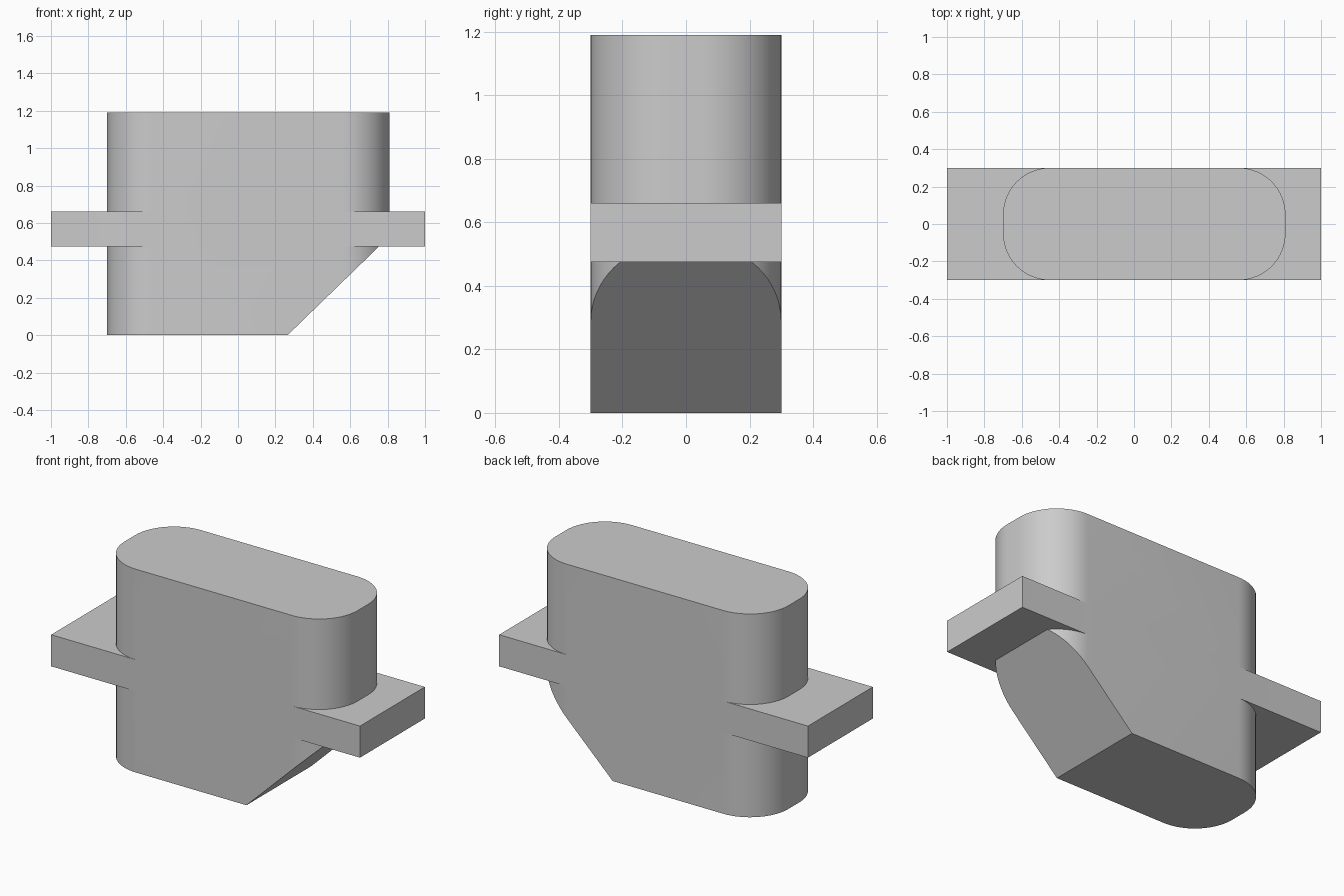
import bpy, bmesh, math
from mathutils import Vector

if "Cube" in bpy.data.objects:
    bpy.data.objects.remove(bpy.data.objects["Cube"])

grey = bpy.data.materials.new("plain_grey")
grey.use_nodes = True
colour = (0.6, 0.6, 0.6, 1)
grey.diffuse_color = colour
grey.node_tree.nodes["Principled BSDF"].inputs["Base Color"].default_value = colour


def rounded_outline(x0, x1, half, radius, steps=16):
    """Counter-clockwise rounded rectangle as (x, y) points."""
    points = []
    centres = [(x1 - radius, half - radius), (x0 + radius, half - radius),
               (x0 + radius, radius - half), (x1 - radius, radius - half)]
    for quarter, (cx, cy) in enumerate(centres):
        for i in range(steps + 1):
            a = (quarter + i / steps) * math.pi / 2
            points.append((cx + radius * math.cos(a), cy + radius * math.sin(a)))
    return points


def prism(name, outline, z0, z1, cut=None):
    """Extrude an outline upward; optionally slice off one side of a plane."""
    bm = bmesh.new()
    base = bm.faces.new([bm.verts.new((x, y, z0)) for x, y in outline])
    up = bmesh.ops.extrude_face_region(bm, geom=[base], use_keep_orig=True)["geom"]
    bmesh.ops.translate(bm, vec=(0, 0, z1 - z0),
                        verts=[v for v in up if isinstance(v, bmesh.types.BMVert)])
    if cut:
        point, normal = cut
        sliced = bmesh.ops.bisect_plane(bm, geom=bm.verts[:] + bm.edges[:] + bm.faces[:],
                                        plane_co=point, plane_no=normal, clear_outer=True)
        rim = [e for e in sliced["geom_cut"] if isinstance(e, bmesh.types.BMEdge)]
        bmesh.ops.contextual_create(bm, geom=rim)
    bmesh.ops.recalc_face_normals(bm, faces=bm.faces[:])
    mesh = bpy.data.meshes.new(name)
    bm.to_mesh(mesh)
    bm.free()
    mesh.materials.append(grey)
    obj = bpy.data.objects.new(name, mesh)
    bpy.context.collection.objects.link(obj)
    return obj


# Rounded body with a sloping cut beneath its left end
body = prism("latch_body", rounded_outline(-0.70, 0.81, 0.30, 0.25), 0, 1.19,
             cut=((0.265, 0, 0), Vector((0.97, 0, -1)).normalized()))

# Flat plate passing through the body
plate = prism("cross_plate", [(-1, -0.3), (1, -0.3), (1, 0.3), (-1, 0.3)], 0.475, 0.66)

# Join both into one clean solid
union = body.modifiers.new("join_plate", "BOOLEAN")
union.operation = "UNION"
union.solver = "EXACT"
union.object = plate
bpy.context.view_layer.objects.active = body
body.select_set(True)
bpy.ops.object.modifier_apply(modifier=union.name)
bpy.data.objects.remove(plate)
bpy.ops.object.shade_smooth_by_angle(angle=math.radians(30))
